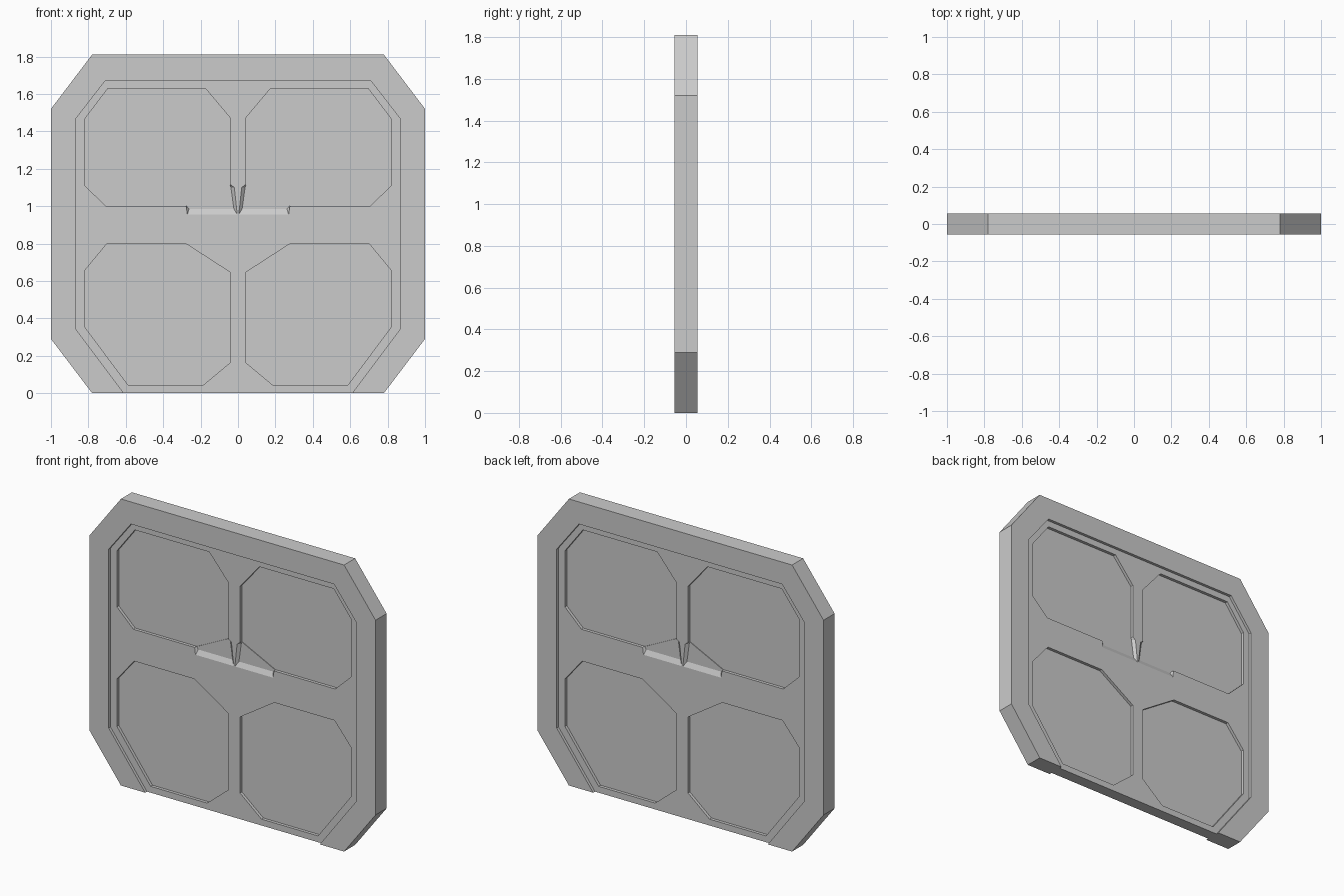
import bpy, bmesh

if "Cube" in bpy.data.objects:
    bpy.data.objects.remove(bpy.data.objects["Cube"])

FRAME_Y, DOOR_Y, PANEL_Y = 0.055, 0.037, 0.018


def loft(name, outline_a, y_a, outline_b, y_b):
    """Solid between two matching xz outlines at two depths."""
    bm = bmesh.new()
    a = [bm.verts.new((x, y_a, z)) for x, z in outline_a]
    b = [bm.verts.new((x, y_b, z)) for x, z in outline_b]
    n = len(a)
    bm.faces.new(a)
    bm.faces.new(b[::-1])
    for i in range(n):
        j = (i + 1) % n
        bm.faces.new((a[j], a[i], b[i], b[j]))
    bmesh.ops.recalc_face_normals(bm, faces=bm.faces)
    mesh = bpy.data.meshes.new(name)
    bm.to_mesh(mesh)
    bm.free()
    obj = bpy.data.objects.new(name, mesh)
    bpy.context.collection.objects.link(obj)
    return obj


def mirrored(half):
    """Right half outline, bottom to top, completed on the left."""
    return half + [(-x, z) for x, z in reversed(half)]


def carve(target, cutter):
    cutter.hide_render = True
    mod = target.modifiers.new("carve", 'BOOLEAN')
    mod.operation = 'DIFFERENCE'
    mod.solver = 'EXACT'
    mod.object = cutter
    bpy.context.view_layer.objects.active = target
    bpy.ops.object.modifier_apply(modifier=mod.name)
    bpy.data.objects.remove(cutter)


# Outer frame, open at the floor
outer = [(0.78, 0), (1, 0.29), (1, 1.52), (0.78, 1.81)]
inner = [(0.61, 0), (0.865, 0.34), (0.865, 1.47), (0.71, 1.67)]
right = outer
left = [(-x, z) for x, z in reversed(outer)]
opening = [(-x, z) for x, z in inner] + inner[::-1]
arch = right + left + opening
loft("door_frame", arch, -FRAME_Y, arch, FRAME_Y)

# Door leaf filling the opening
leaf = mirrored(inner)
door = loft("door_leaf", leaf, -DOOR_Y, leaf, DOOR_Y)

# Sunken panels, right half
upper = [(0.275, 1.0), (0.705, 1.0), (0.82, 1.11), (0.82, 1.465),
         (0.695, 1.63), (0.175, 1.63), (0.04, 1.47), (0.04, 1.115)]
lower = [(0.19, 0.04), (0.585, 0.04), (0.82, 0.355), (0.82, 0.655),
         (0.7, 0.80), (0.28, 0.80), (0.04, 0.645), (0.04, 0.165)]

# Hand grip hollows with sloping walls
grip_rim = [(0.004, 0.955), (0.27, 0.955), (0.278, 1.005), (0.044, 1.12), (0.02, 1.10)]
grip_floor = [(0.022, 0.985), (0.262, 0.985), (0.278, 1.005), (0.044, 1.12), (0.038, 1.10)]


def extend(rim, floor, t):
    return [(r[0] + (r[0] - f[0]) * t, r[1] + (r[1] - f[1]) * t)
            for r, f in zip(rim, floor)]


for face in (-1, 1):
    for side in (-1, 1):
        def flip(pts):
            return [(side * x, z) for x, z in pts]
        for outline in (upper, lower):
            carve(door, loft("panel_cutter", flip(outline), face * PANEL_Y,
                             flip(outline), face * 0.1))
        floor_y = 0.022
        carve(door, loft("grip_cutter", flip(grip_floor), face * floor_y,
                         flip(extend(grip_rim, grip_floor, 0.1)),
                         face * (DOOR_Y + 0.1 * (DOOR_Y - floor_y))))
